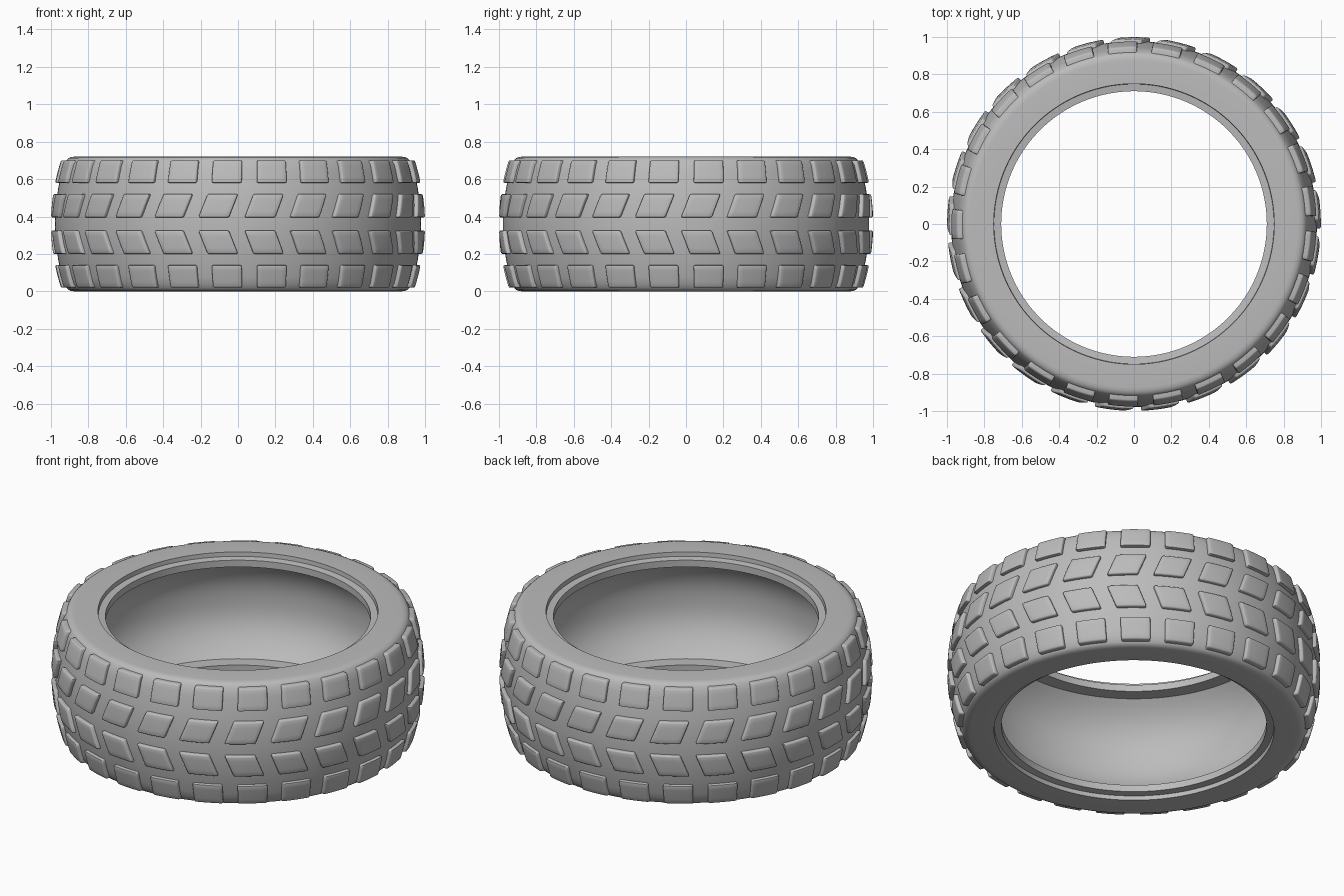
import bpy, bmesh, math

cube = bpy.data.objects.get("Cube")
if cube:
    bpy.data.objects.remove(cube, do_unlink=True)

MID = 0.36          # half of the tyre width
BLOCKS = 25         # tread blocks per row
PITCH = 2 * math.pi / BLOCKS

rubber = bpy.data.materials.new("grey_rubber")
rubber.use_nodes = True
grey = (0.5, 0.5, 0.5, 1)
rubber.diffuse_color = grey
rubber.node_tree.nodes["Principled BSDF"].inputs["Base Color"].default_value = grey


def crown(z):
    """Outer radius of the carcass at height z."""
    return 0.978 - 0.06 * ((z - MID) / MID) ** 2


def polar(r, a, z):
    return (r * math.cos(a), r * math.sin(a), z)


def finish(bm, name, angle):
    mesh = bpy.data.meshes.new(name)
    bm.to_mesh(mesh)
    bm.free()
    mesh.materials.append(rubber)
    ob = bpy.data.objects.new(name, mesh)
    bpy.context.collection.objects.link(ob)
    bpy.ops.object.select_all(action='DESELECT')
    ob.select_set(True)
    bpy.context.view_layer.objects.active = ob
    bpy.ops.object.shade_smooth_by_angle(angle=math.radians(angle))


def carcass():
    # upper half of the cross-section: cavity, bead, rim step, side wall, shoulder, crown
    half = []
    for i in range(13):
        t = i / 12 * 0.29
        half.append((0.92 - 0.13 * (t / 0.29) ** 2.4, t))
    half += [(0.71, 0.29), (0.71, 0.33), (0.748, 0.335), (0.75, 0.36), (0.875, 0.36),
             (0.892, 0.358), (0.906, 0.352), (0.916, 0.343), (0.923, 0.33)]
    for i in range(11):
        d = 0.315 * (1 - i / 10)
        half.append((crown(MID + d), d))
    # mirror it into the lower half
    loop = half + [(r, -d) for r, d in half[-2:0:-1]]
    bm = bmesh.new()
    steps = 150
    rings = [[bm.verts.new(polar(r, 2 * math.pi * s / steps, MID + d)) for r, d in loop]
             for s in range(steps)]
    n = len(loop)
    for s in range(steps):
        a, b = rings[s], rings[(s + 1) % steps]
        for k in range(n):
            m = (k + 1) % n
            bm.faces.new((a[k], a[m], b[m], b[k]))
    bmesh.ops.recalc_face_normals(bm, faces=bm.faces)
    finish(bm, "tyre_carcass", 35)


def tread_row(name, z0, z1, start, slant):
    """Ring of raised blocks; start is the angular offset of the z0 edge, slant its shift at z1."""
    bm = bmesh.new()
    cols, rows, width, raise_by = 6, 4, 0.166, 0.022
    for k in range(BLOCKS):
        base = math.pi + k * PITCH + start

        def point(i, j, h):
            z = z0 + (z1 - z0) * j / rows
            a = base + slant * j / rows + width * (i / cols - 0.5)
            return bm.verts.new(polar(crown(z) + h, a, z))

        top = [[point(i, j, raise_by) for j in range(rows + 1)] for i in range(cols + 1)]
        for i in range(cols):
            for j in range(rows):
                bm.faces.new((top[i][j], top[i + 1][j], top[i + 1][j + 1], top[i][j + 1]))
        # walls round the outline, sunk into the carcass
        rim = ([(i, 0) for i in range(cols)] + [(cols, j) for j in range(rows)]
               + [(i, rows) for i in range(cols, 0, -1)] + [(0, j) for j in range(rows, 0, -1)])
        foot = [point(i, j, -0.02) for i, j in rim]
        for q, (i, j) in enumerate(rim):
            p = (q + 1) % len(rim)
            u, v = rim[p]
            bm.faces.new((foot[q], foot[p], top[u][v], top[i][j]))
    bmesh.ops.recalc_face_normals(bm, faces=bm.faces)
    sharp = [e for e in bm.edges
             if len(e.link_faces) == 2 and e.calc_face_angle() > math.radians(40)]
    bmesh.ops.bevel(bm, geom=sharp, offset=0.008, segments=2, profile=0.5, affect='EDGES')
    finish(bm, name, 50)


carcass()

# rows are mirrored about the middle plane, inner rows form a chevron
for side, tag in ((1, "upper"), (-1, "lower")):
    tread_row(tag + "_shoulder_blocks", MID + side * 0.22, MID + side * 0.34, 0.0, 0.004)
    tread_row(tag + "_centre_blocks", MID + side * 0.035, MID + side * 0.16, -0.07, 0.05)
